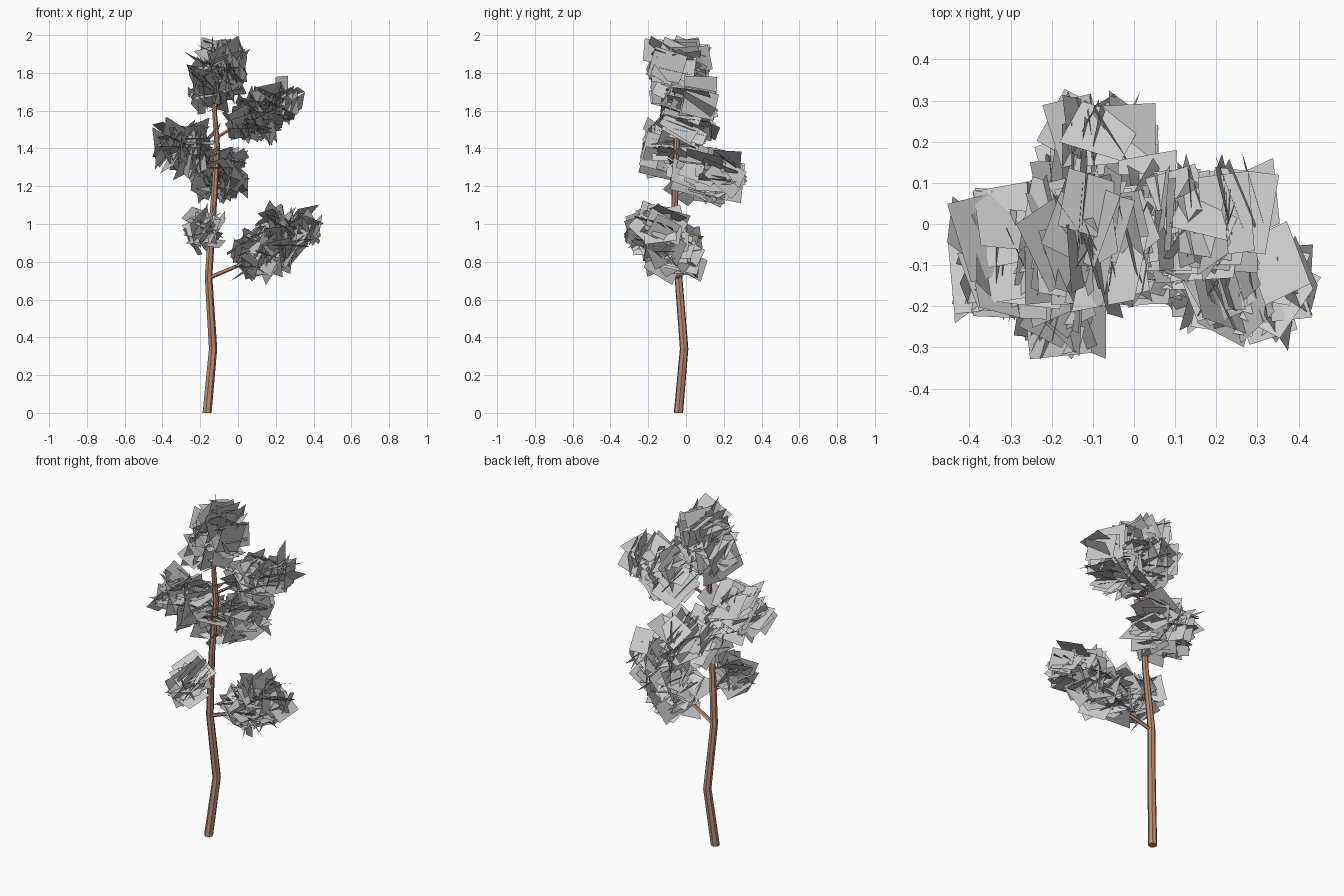
import bpy, bmesh, math, random
from mathutils import Vector

if "Cube" in bpy.data.objects:
    bpy.data.objects.remove(bpy.data.objects["Cube"])

random.seed(5)

bark = bpy.data.materials.new("bark")
bark.diffuse_color = (0.52, 0.27, 0.18, 1)
bark.use_nodes = True
bark.node_tree.nodes["Principled BSDF"].inputs["Base Color"].default_value = bark.diffuse_color


def finish(name, bm, mat=None):
    me = bpy.data.meshes.new(name)
    bm.to_mesh(me)
    bm.free()
    if mat:
        me.materials.append(mat)
    ob = bpy.data.objects.new(name, me)
    bpy.context.collection.objects.link(ob)
    return ob


def tube(name, pts, sides, flat=False):
    """Low-poly limb through (x, y, z, radius) points."""
    bm = bmesh.new()
    rings = []
    P = [Vector(p[:3]) for p in pts]
    for i, p in enumerate(pts):
        d = P[min(i + 1, len(P) - 1)] - P[max(i - 1, 0)]
        if flat and i == 0:
            d = Vector((0, 0, 1))
        q = Vector((0, 0, 1)).rotation_difference(d.normalized())
        rings.append([bm.verts.new(P[i] + q @ Vector((
            p[3] * math.cos(a), p[3] * math.sin(a), 0)))
            for a in (k * math.tau / sides for k in range(sides))])
    for a, b in zip(rings, rings[1:]):
        for k in range(sides):
            n = (k + 1) % sides
            bm.faces.new((a[k], a[n], b[n], b[k]))
    bm.faces.new(rings[0][::-1])
    bm.faces.new(rings[-1])
    return finish(name, bm, bark)


def foliage(name, a, b, spread, lo, hi, tilt, vary, count):
    """Leaf cards rolled about a sloping back-to-front axis, kept in a box."""
    a, b, lo, hi = map(Vector, (a, b, lo, hi))
    bm = bmesh.new()
    made = tries = 0
    while made < count and tries < 40000:
        tries += 1
        off = Vector([random.uniform(-1, 1) for _ in range(3)])
        if off.length > 1.15:
            continue
        c = a.lerp(b, random.random()) + off * spread
        axis = Vector((random.gauss(0, vary), 1,
                       tilt + random.gauss(0, vary))).normalized()
        roll = random.uniform(-math.pi / 2, math.pi / 2)
        side = Vector((math.cos(roll), 0, math.sin(roll)))
        side = (side - axis * side.dot(axis)).normalized()
        w, h = random.uniform(0.06, 0.095), random.uniform(0.07, 0.1)
        quad = [c + side * x * w + axis * y * h
                for x, y in ((-1, -1), (1, -1), (1, 1), (-1, 1))]
        if side.cross(axis).z < 0:
            quad.reverse()
        if all(lo[k] <= v[k] <= hi[k] for v in quad for k in range(3)):
            bm.faces.new([bm.verts.new(v) for v in quad])
            made += 1
    return finish(name, bm)


# Trunk
tube("trunk", [(-0.165, -0.04, 0, 0.025), (-0.133, -0.01, 0.34, 0.023),
               (-0.157, -0.04, 0.72, 0.021), (-0.13, -0.06, 1.1, 0.018),
               (-0.11, -0.05, 1.4, 0.016), (-0.125, -0.05, 1.6, 0.013),
               (-0.09, -0.04, 1.85, 0.006)], 7, flat=True)

# Branches
limbs = {
    "lower_right": [(-0.155, -0.04, 0.715, 0.012), (0.0, -0.07, 0.78, 0.01),
                    (0.14, -0.1, 0.88, 0.007), (0.31, -0.14, 0.98, 0.004)],
    "lower_left": [(-0.145, -0.05, 0.9, 0.008), (-0.18, -0.18, 0.98, 0.004)],
    "middle_back": [(-0.13, -0.06, 1.19, 0.01), (-0.1, 0.07, 1.25, 0.007),
                    (-0.06, 0.2, 1.26, 0.004)],
    "middle_left": [(-0.125, -0.058, 1.27, 0.01), (-0.2, -0.07, 1.36, 0.007),
                    (-0.34, -0.08, 1.46, 0.004)],
    "upper_right": [(-0.11, -0.05, 1.46, 0.009), (0.02, 0.0, 1.54, 0.007),
                    (0.26, 0.04, 1.63, 0.004)],
}
for key, pts in limbs.items():
    tube("branch_" + key, pts, 5)

# Leaf clusters: twig start and end, spread, box low and high, tilt,
# angle variation, cards
clusters = {
    "top": ((-0.17, -0.03, 1.69), (-0.05, -0.04, 1.9), 0.1,
            (-0.31, -0.23, 1.57), (0.085, 0.145, 2.0), -0.15, 0.28, 90),
    "upper_right": ((0.0, 0.0, 1.52), (0.27, 0.03, 1.65), 0.085,
                    (-0.09, -0.16, 1.41), (0.355, 0.2, 1.79), -0.35, 0.25, 70),
    "middle_left": ((-0.36, -0.08, 1.46), (-0.17, -0.07, 1.36), 0.09,
                    (-0.455, -0.26, 1.22), (-0.08, 0.12, 1.57), -0.35, 0.25, 65),
    "middle_back": ((-0.13, 0.03, 1.27), (-0.05, 0.2, 1.25), 0.095,
                    (-0.26, -0.14, 1.08), (0.075, 0.335, 1.46), -0.4, 0.25, 75),
    "lower_left": ((-0.19, -0.23, 0.93), (-0.17, -0.16, 1.0), 0.06,
                   (-0.31, -0.335, 0.83), (-0.05, -0.02, 1.12), 0.35, 0.4, 26),
    "lower_right_inner": ((0.05, -0.06, 0.83), (0.18, -0.1, 0.88), 0.085,
                          (-0.06, -0.26, 0.67), (0.32, 0.12, 1.02), -0.3, 0.4, 55),
    "lower_right_outer": ((0.2, -0.12, 0.92), (0.33, -0.15, 0.99), 0.095,
                          (0.08, -0.31, 0.72), (0.455, 0.05, 1.15), -0.25, 0.35, 55),
}
for key, args in clusters.items():
    foliage("leaves_" + key, *args)
